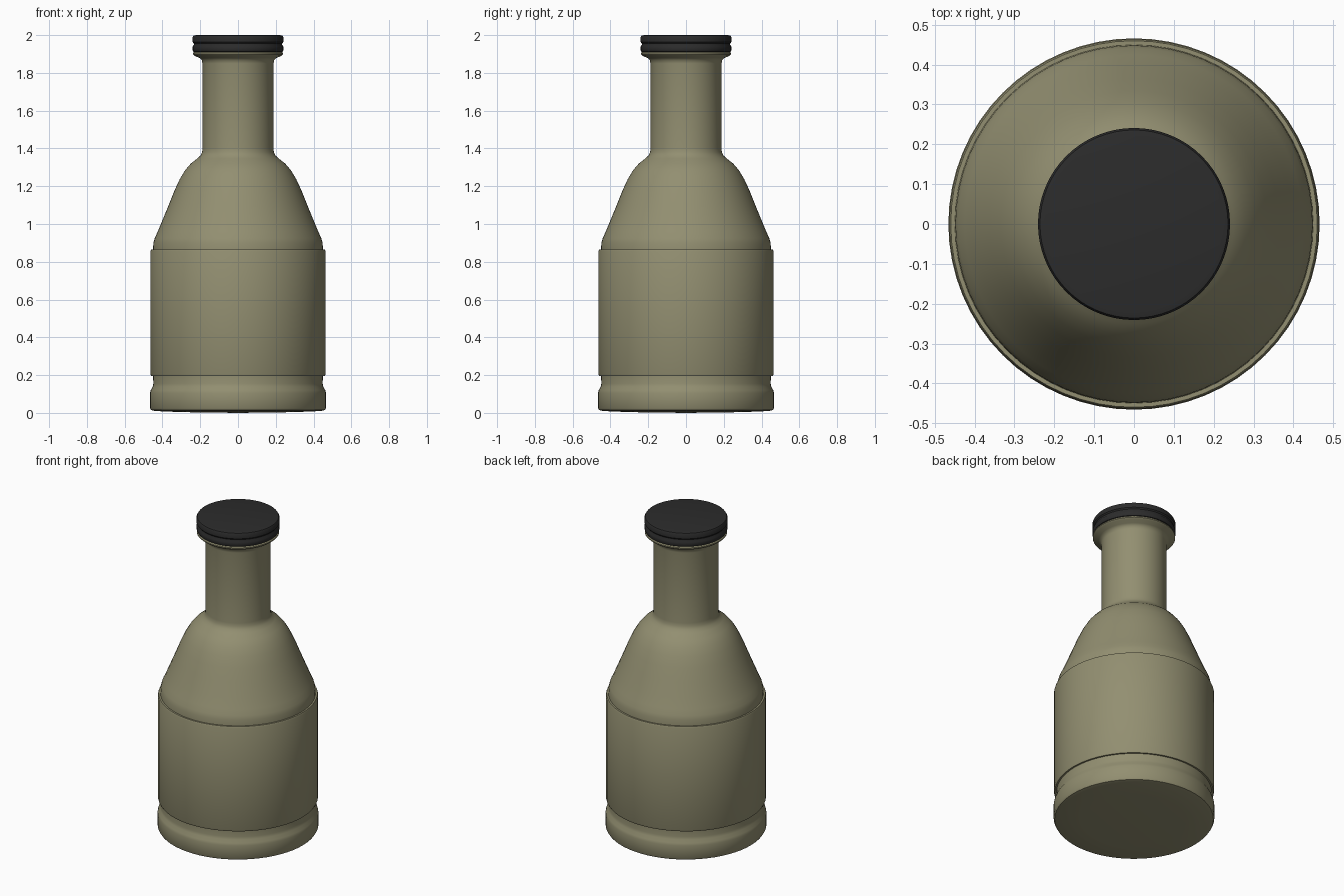
import bpy, bmesh, math

if "Cube" in bpy.data.objects:
    bpy.data.objects.remove(bpy.data.objects["Cube"])

SEGMENTS = 64


def material(name, rgb):
    m = bpy.data.materials.new(name)
    m.diffuse_color = (*rgb, 1)
    m.use_nodes = True
    m.node_tree.nodes["Principled BSDF"].inputs["Base Color"].default_value = m.diffuse_color
    return m


def lathe(name, profile, mat, closed=False):
    """Spin a (radius, height) profile around the z axis."""
    bm = bmesh.new()
    verts = [bm.verts.new((r, 0, z)) for r, z in profile]
    pairs = list(zip(verts, verts[1:]))
    if closed:
        pairs.append((verts[-1], verts[0]))
    edges = [bm.edges.new(p) for p in pairs]
    bmesh.ops.spin(bm, geom=verts + edges, cent=(0, 0, 0), axis=(0, 0, 1),
                   angle=math.tau, steps=SEGMENTS, use_duplicate=False)
    bmesh.ops.remove_doubles(bm, verts=bm.verts[:], dist=0.0001)
    bmesh.ops.recalc_face_normals(bm, faces=bm.faces[:])
    mesh = bpy.data.meshes.new(name)
    bm.to_mesh(mesh)
    bm.free()
    mesh.materials.append(mat)
    obj = bpy.data.objects.new(name, mesh)
    bpy.context.collection.objects.link(obj)
    bpy.ops.object.select_all(action='DESELECT')
    obj.select_set(True)
    bpy.context.view_layer.objects.active = obj
    bpy.ops.object.shade_smooth_by_angle(angle=math.radians(40))
    return obj


olive = material("olive_glass", (0.29, 0.275, 0.165))
black = material("black_cap", (0.025, 0.025, 0.025))

# Bottle: foot, recessed body, shoulder, neck and flared lip
lathe("bottle", [
    (0, 0), (0.30, 0.004), (0.44, 0.01), (0.46, 0.015), (0.466, 0.025),
    (0.466, 0.105), (0.462, 0.12), (0.452, 0.138), (0.448, 0.155),
    (0.45, 0.20), (0.45, 0.86), (0.448, 0.90), (0.441, 0.925),
    (0.425, 0.96), (0.40, 1.02), (0.365, 1.105), (0.335, 1.18),
    (0.307, 1.24), (0.28, 1.285), (0.25, 1.32), (0.215, 1.347),
    (0.198, 1.363), (0.19, 1.38), (0.188, 1.40), (0.188, 1.85),
    (0.192, 1.868), (0.205, 1.88), (0.23, 1.89), (0.239, 1.898),
    (0.239, 1.905), (0.23, 1.912), (0, 1.912)], olive)

# Label sleeve wrapped around the body
lathe("label_sleeve", [
    (0.449, 0.195), (0.460, 0.195), (0.464, 0.205),
    (0.464, 0.855), (0.460, 0.865), (0.449, 0.865)], olive, closed=True)

# Cap with a shallow groove
lathe("cap", [
    (0, 1.908), (0.225, 1.908), (0.236, 1.912), (0.24, 1.92),
    (0.24, 1.94), (0.234, 1.948), (0.234, 1.956), (0.241, 1.964),
    (0.241, 1.988), (0.236, 1.997), (0.222, 2.0), (0, 2.0)], black)
